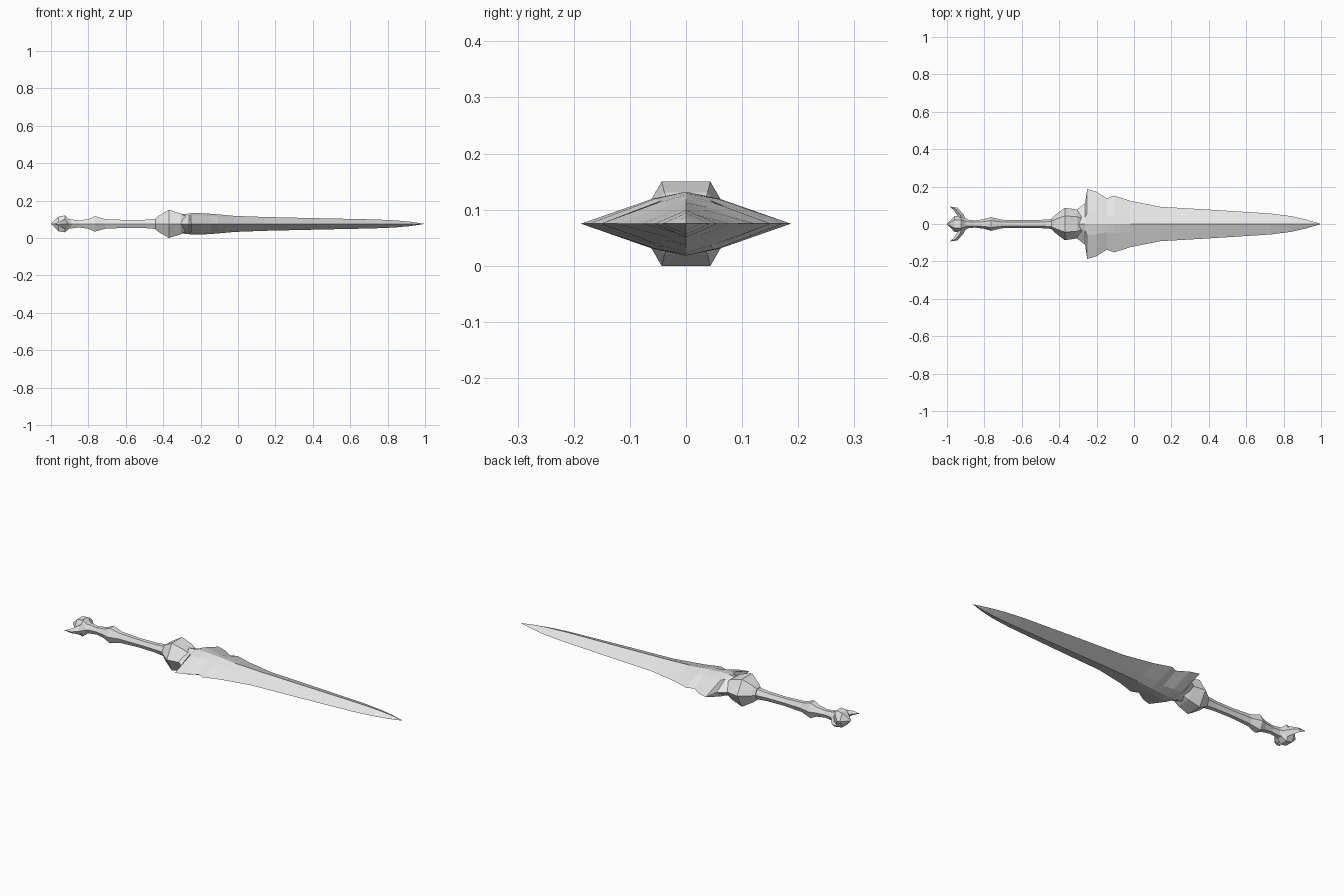
import bpy
import bmesh
from mathutils import Vector

MID = 0.075  # height of the long axis

cube = bpy.data.objects.get("Cube")
if cube:
    bpy.data.objects.remove(cube)

steel = bpy.data.materials.new("pale_grey_steel")
steel.use_nodes = True
steel.diffuse_color = (0.8, 0.8, 0.8, 1)
steel.node_tree.nodes["Principled BSDF"].inputs["Base Color"].default_value = (0.8, 0.8, 0.8, 1)


def loft(name, rings):
    """Skin a list of equal-length point rings; collapsed rings become points."""
    bm = bmesh.new()
    rows = [[bm.verts.new(Vector(p) + Vector((0, 0, MID))) for p in ring] for ring in rings]
    n = len(rows[0])
    for a, b in zip(rows, rows[1:]):
        for i in range(n):
            j = (i + 1) % n
            bm.faces.new((a[i], a[j], b[j], b[i]))
    bm.faces.new(rows[0])
    bm.faces.new(rows[-1])
    bmesh.ops.remove_doubles(bm, verts=bm.verts, dist=0.0005)
    bmesh.ops.recalc_face_normals(bm, faces=bm.faces)
    mesh = bpy.data.meshes.new(name)
    bm.to_mesh(mesh)
    bm.free()
    mesh.materials.append(steel)
    obj = bpy.data.objects.new(name, mesh)
    bpy.context.collection.objects.link(obj)
    return obj


def hexagon(x, w, h):
    """Six sides: flat above and below, pointed at the sides."""
    t = w * 0.5
    return [(x, w, 0), (x, t, h), (x, -t, h), (x, -w, 0), (x, -t, -h), (x, t, -h)]


def lens(x, w, h, bulge):
    """Diamond blade section with slightly swollen flanks."""
    y, z = w * 0.32, h * (0.68 + bulge)
    return [(x, w, 0), (x, y, z), (x, 0, h), (x, -y, z),
            (x, -w, 0), (x, -y, -z), (x, 0, -h), (x, y, -z)]


# Blade: hooked shoulders, a notch, then a long taper
blade = [(-0.315, 0.07, 0.05, 0.12), (-0.262, 0.11, 0.055, 0.12),
         (-0.25, 0.187, 0.057, 0.1), (-0.2, 0.172, 0.057, 0.1),
         (-0.145, 0.137, 0.054, 0.09), (-0.107, 0.152, 0.051, 0.06),
         (-0.02, 0.124, 0.043, 0), (0.14, 0.092, 0.037, 0),
         (0.4, 0.077, 0.031, 0), (0.73, 0.056, 0.024, 0),
         (0.84, 0.042, 0.019, 0), (0.92, 0.024, 0.012, 0), (1, 0, 0, 0)]
loft("blade", [lens(*s) for s in blade])

# Guard: faceted collar around the blade root
guard = [(-0.44, 0.03, 0.03), (-0.425, 0.045, 0.043), (-0.37, 0.087, 0.075),
         (-0.305, 0.077, 0.056), (-0.245, 0.05, 0.02)]
loft("guard", [hexagon(*s) for s in guard])

# Grip with a knuckle near the pommel
grip = [(-0.9, 0.024, 0.025), (-0.85, 0.019, 0.019), (-0.8, 0.026, 0.026),
        (-0.765, 0.037, 0.041), (-0.71, 0.023, 0.026), (-0.6, 0.02, 0.021),
        (-0.5, 0.022, 0.022), (-0.43, 0.027, 0.028)]
loft("grip", [hexagon(*s) for s in grip])

# Pommel gem
gem = [(-1, 0, 0), (-0.96, 0.042, 0.039), (-0.925, 0.044, 0.045),
       (-0.905, 0.032, 0.027), (-0.88, 0.02, 0.012)]
loft("pommel_gem", [hexagon(*s) for s in gem])

# Pommel crescent: outer x, outer y, inner x, inner y, half thickness
half = [(-0.985, 0.093, -0.985, 0.093, 0), (-0.945, 0.088, -0.962, 0.073, 0.012),
        (-0.915, 0.056, -0.945, 0.046, 0.024), (-0.898, 0.025, -0.94, 0.02, 0.028)]
full = half + [(a, -b, c, -d, h) for a, b, c, d, h in reversed(half)]
loft("pommel_crescent", [[(a, b, 0), ((a + c) / 2, (b + d) / 2, h),
                          (c, d, 0), ((a + c) / 2, (b + d) / 2, -h)]
                         for a, b, c, d, h in full])
